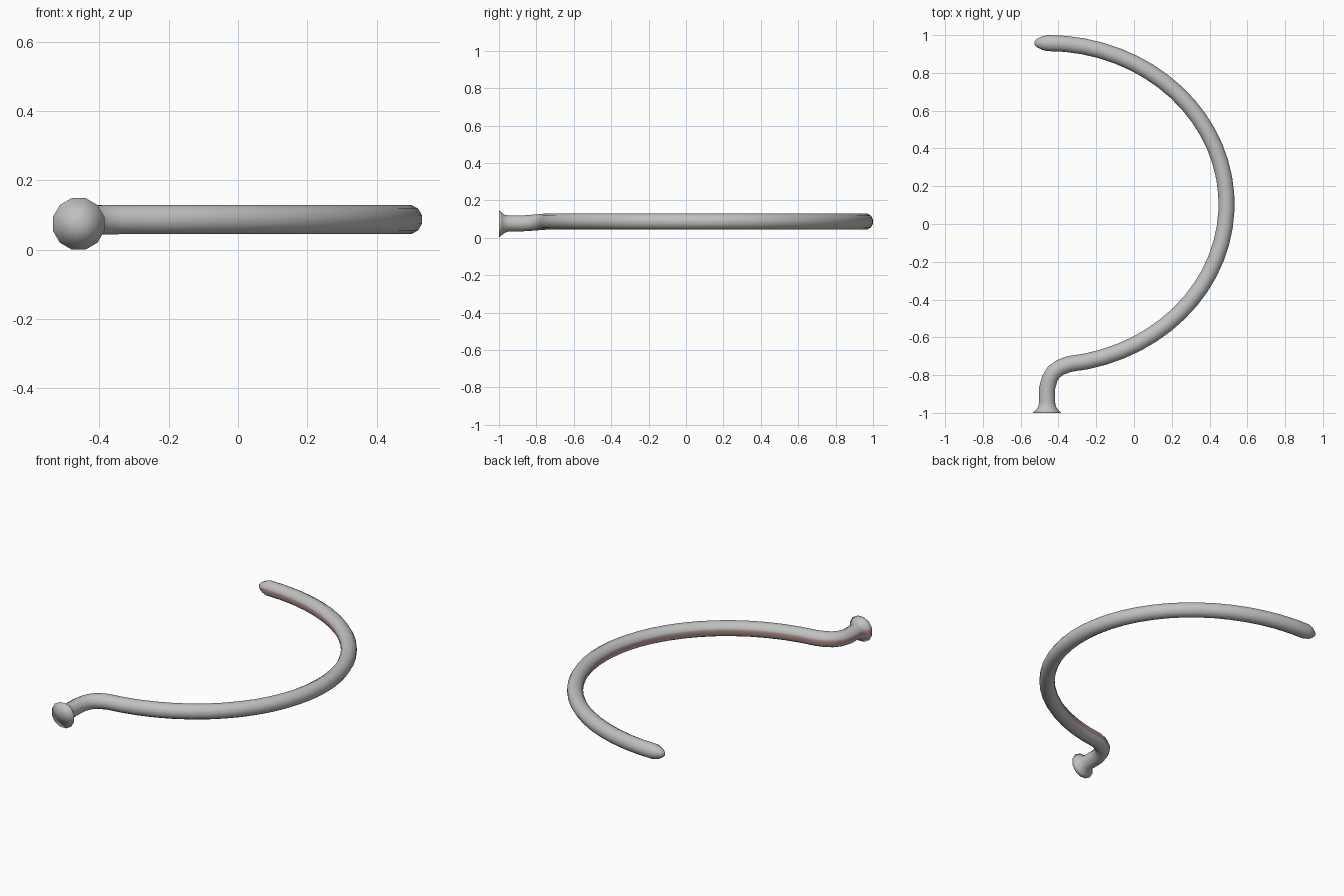
import bpy
import bmesh
from math import sin, cos, pi, radians
from mathutils import Vector

cube = bpy.data.objects.get("Cube")
if cube:
    bpy.data.objects.remove(cube, do_unlink=True)


def make_material(name, color):
    mat = bpy.data.materials.new(name)
    mat.use_nodes = True
    mat.diffuse_color = color
    mat.node_tree.nodes["Principled BSDF"].inputs["Base Color"].default_value = color
    return mat


SIDES = 12
TUBE = 0.044
STEM_X = -0.46
STEM_Z = 0.0745
ARC_Z = 0.087

# Stations along the hook: (centre, radius)
stations = []

# Flared foot and straight stem
for y, r in ((-1, 0.077), (-0.985, 0.062), (-0.968, 0.049), (-0.945, TUBE), (-0.87, TUBE)):
    stations.append((Vector((STEM_X, y, STEM_Z + 0.003 * (y > -0.96))), r))

# Knee
for x, y, z in ((-0.447, -0.82, 0.081), (-0.424, -0.783, 0.084), (-0.39, -0.759, 0.086)):
    stations.append((Vector((x, y, z)), TUBE))

# Large open bow
STEPS = 30
for i in range(STEPS + 1):
    t = radians(-83 + 173 * i / STEPS)
    stations.append((Vector((STEM_X + 0.95 * cos(t), 0.105 + 0.853 * sin(t), ARC_Z)), TUBE))

# Rounded tip
for x, r in ((-0.49, 0.036), (-0.513, 0.023), (-0.527, 0.009)):
    stations.append((Vector((x, 0.958, ARC_Z)), r))

# Sweep a ring along the stations
bm = bmesh.new()
up = Vector((0, 0, 1))
rings = []
for i, (centre, radius) in enumerate(stations):
    before = stations[max(i - 1, 0)][0]
    after = stations[min(i + 1, len(stations) - 1)][0]
    along = after - before
    along.z = 0
    inner = up.cross(along.normalized())
    ring = []
    for k in range(SIDES):
        a = 2 * pi * (k - 0.5) / SIDES
        ring.append(bm.verts.new(centre + radius * (cos(a) * inner + sin(a) * up)))
    rings.append(ring)

for a, b in zip(rings, rings[1:]):
    for k in range(SIDES):
        n = (k + 1) % SIDES
        face = bm.faces.new((a[k], a[n], b[n], b[k]))
        # The facet on the inner side carries the stripe
        face.material_index = 1 if k == 0 else 0

caps = [bm.faces.new(rings[0]), bm.faces.new(rings[-1])]
bmesh.ops.poke(bm, faces=caps)
bmesh.ops.recalc_face_normals(bm, faces=bm.faces)
for face in bm.faces:
    face.smooth = True

mesh = bpy.data.meshes.new("curved_hook")
bm.to_mesh(mesh)
bm.free()
mesh.materials.append(make_material("light grey", (0.53, 0.53, 0.53, 1)))
mesh.materials.append(make_material("dusty red", (0.5, 0.29, 0.28, 1)))
hook = bpy.data.objects.new("curved_hook", mesh)
bpy.context.collection.objects.link(hook)
